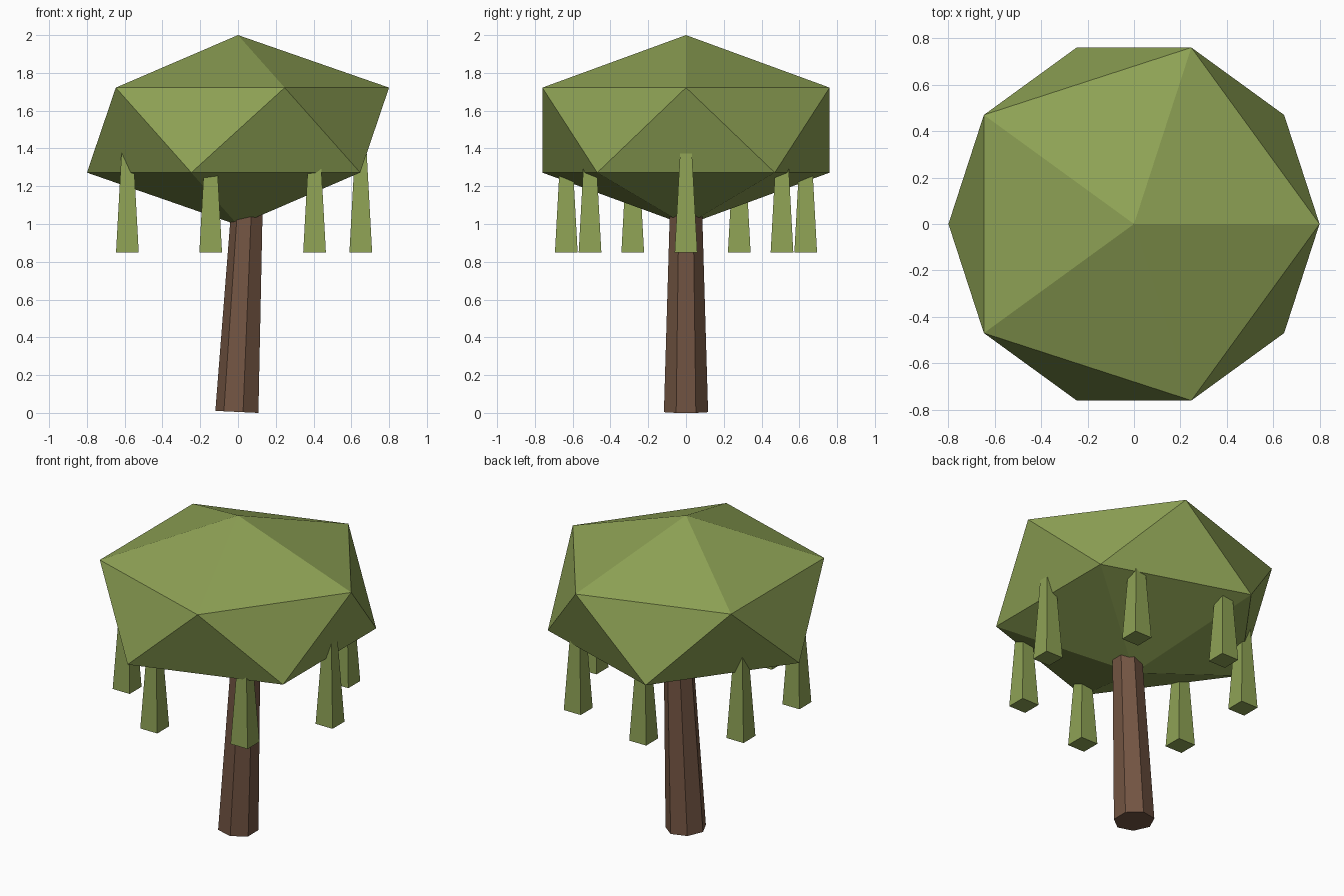
import bpy, math
from mathutils import Matrix

if "Cube" in bpy.data.objects:
    bpy.data.objects.remove(bpy.data.objects["Cube"])


def material(name, color):
    m = bpy.data.materials.new(name)
    m.diffuse_color = (*color, 1)
    m.use_nodes = True
    m.node_tree.nodes["Principled BSDF"].inputs["Base Color"].default_value = m.diffuse_color
    return m


LEAF = material("leaf_green", (0.27, 0.36, 0.09))
BARK = material("bark_brown", (0.17, 0.09, 0.055))


def finish(name, mat):
    ob = bpy.context.object
    ob.name = name
    ob.data.materials.append(mat)
    return ob


def tapered_prism(name, sides, r_bottom, r_top, height, turn, mat):
    """Frustum whose base sits on its origin, first corner turned to a given angle."""
    bpy.ops.mesh.primitive_cone_add(vertices=sides, radius1=r_bottom,
                                    radius2=r_top, depth=height)
    ob = finish(name, mat)
    # the first cone corner lies on +y
    ob.data.transform(Matrix.Translation((0, 0, height / 2))
                      @ Matrix.Rotation(turn - math.pi / 2, 4, 'Z'))
    return ob


# Canopy: flattened icosahedron
bpy.ops.mesh.primitive_ico_sphere_add(subdivisions=1, radius=1, location=(0, 0, 1.497))
canopy = finish("canopy", LEAF)
canopy.scale = (0.894, 0.894, 0.503)

# Trunk: seven-sided, tapered and leaning slightly to the right
trunk = tapered_prism("trunk", 7, 0.12, 0.086, 1.12, math.pi, BARK)
trunk.location.z = 0.005
trunk.rotation_euler.y = 0.048

# Ring of hanging leaf clusters
for i in range(7):
    a = i * math.tau / 7
    frond = tapered_prism(f"hanging_frond_{i + 1}", 4, 0.06 * math.sqrt(2),
                          0.03 * math.sqrt(2), 0.55, math.pi / 4, LEAF)
    frond.location = (0.65 * math.cos(a), 0.65 * math.sin(a), 0.85)
